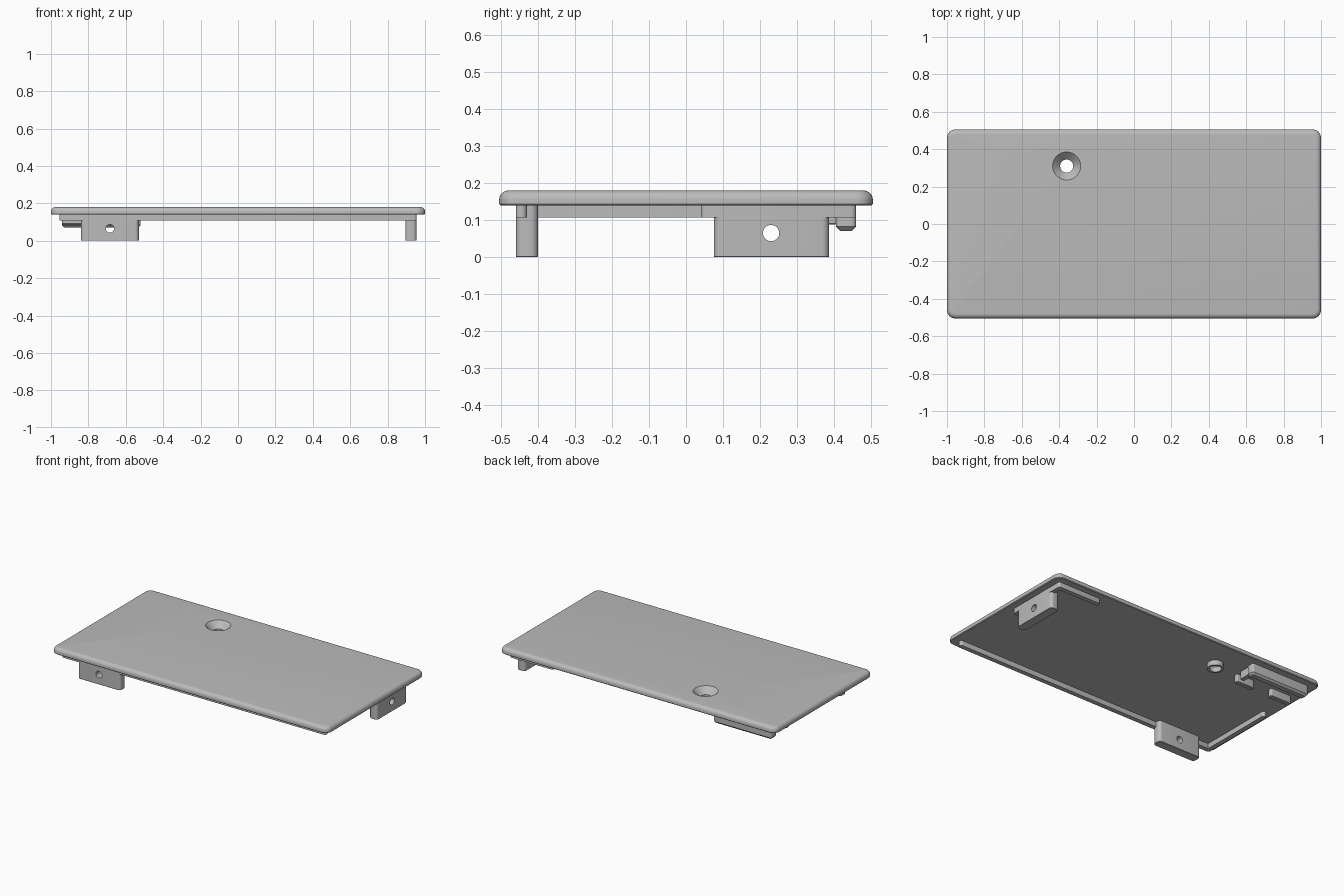
import bpy, bmesh, math

cube = bpy.data.objects.get("Cube")
if cube:
    bpy.data.objects.remove(cube, do_unlink=True)

grey = bpy.data.materials.new("matte grey")
grey.use_nodes = True
colour = (0.5, 0.5, 0.5, 1)
grey.diffuse_color = colour
grey.node_tree.nodes["Principled BSDF"].inputs["Base Color"].default_value = colour

UNDER, TOP, RIM = 0.14, 0.18, 0.107


def finish(name, bm):
    bmesh.ops.recalc_face_normals(bm, faces=bm.faces[:])
    mesh = bpy.data.meshes.new(name)
    bm.to_mesh(mesh)
    bm.free()
    mesh.materials.append(grey)
    obj = bpy.data.objects.new(name, mesh)
    bpy.context.collection.objects.link(obj)
    return obj


def loft(name, loops):
    """Skin a stack of matching closed loops and cap both ends."""
    bm = bmesh.new()
    rings = [[bm.verts.new(p) for p in loop] for loop in loops]
    n = len(rings[0])
    for a, b in zip(rings, rings[1:]):
        for i in range(n):
            j = (i + 1) % n
            bm.faces.new((a[i], a[j], b[j], b[i]))
    bm.faces.new(rings[0])
    bm.faces.new(rings[-1])
    return finish(name, bm)


def prism(name, x0, x1, y0, y1, levels, radius, steps=6):
    """Upright rounded rectangle; levels are (height, inset) pairs."""
    loops = []
    for z, inset in levels:
        r = max(radius - inset, 0.003)
        a, b, c, d = x0 + inset + r, x1 - inset - r, y0 + inset + r, y1 - inset - r
        loop = []
        for k, (cx, cy) in enumerate(((b, d), (a, d), (a, c), (b, c))):
            for s in range(steps + 1):
                t = math.pi / 2 * (k + s / steps)
                loop.append((cx + r * math.cos(t), cy + r * math.sin(t), z))
        loops.append(loop)
    return loft(name, loops)


def lathe(name, x, y, profile, n=48):
    return loft(name, [[(x + r * math.cos(math.tau * i / n),
                         y + r * math.sin(math.tau * i / n), z) for i in range(n)]
                       for r, z in profile])


def cut(obj, cutter):
    mod = obj.modifiers.new("cut", 'BOOLEAN')
    mod.operation = 'DIFFERENCE'
    mod.solver = 'EXACT'
    mod.object = cutter
    bpy.context.view_layer.objects.active = obj
    bpy.ops.object.modifier_apply(modifier=mod.name)


# Cover plate with a rounded top edge
fillet = 0.025
levels = [(UNDER, 0.004), (UNDER + 0.004, 0)]
for s in range(7):
    t = math.pi / 2 * s / 6
    levels.append((TOP - fillet * (1 - math.sin(t)), fillet * (1 - math.cos(t))))
plate = prism("cover_plate", -1, 1, -0.505, 0.505, levels, 0.045, 8)

# Screw boss and countersunk hole
SX, SY = -0.36, 0.31
boss = lathe("screw_boss", SX, SY, [(0.048, RIM), (0.048, UNDER + 0.002)])
sink = lathe("screw_hole_cutter", SX, SY,
             [(0.035, 0.05), (0.035, UNDER), (0.075, TOP), (0.075, TOP + 0.05)])
parts = [plate, boss]
for part in parts:
    cut(part, sink)

# Locating rims under the plate
W = 0.03
X, Y = 0.955, 0.46
for name, box in (("front_rim", (-X, X, -Y, W - Y)),
                  ("right_rim", (-X, W - X, -Y, 0.07)),
                  ("left_rim", (X - W, X, 0.04, Y)),
                  ("back_rim", (0.64, X, Y - W, Y))):
    parts.append(prism(name, *box, [(RIM, 0), (UNDER + 0.002, 0)], 0.014))

# Mounting tabs with cross holes
tab_levels = [(0, 0.002), (0.002, 0), (UNDER + 0.002, 0)]
front_tab = prism("front_tab", -0.84, -0.53, -Y, 0.06 - Y, tab_levels, 0.02)
side_tab = prism("side_tab", X - 0.06, X, 0.075, 0.387, tab_levels, 0.02)
cutters = [sink]
for tab, centre, turn in ((front_tab, (-0.685, -0.43, 0.065), (math.pi / 2, 0, 0)),
                          (side_tab, (0.92, 0.23, 0.065), (0, math.pi / 2, 0))):
    pin = lathe("pin_hole_cutter", 0, 0, [(0.022, -0.1), (0.022, 0.1)], 32)
    pin.location, pin.rotation_euler = centre, turn
    bpy.context.view_layer.update()
    cut(tab, pin)
    cutters.append(pin)
    parts.append(tab)

# Latch bar, its end wall and two guide ridges
parts.append(prism("latch_bar", -0.94, -0.52, 0.405, Y,
                   [(0.071, 0.012), (0.083, 0), (UNDER + 0.002, 0)], 0.012))
for name, box in (("latch_end_wall", (-0.56, -0.53, 0.33, 0.42)),
                  ("inner_guide_ridge", (-0.66, -0.53, 0.275, 0.305)),
                  ("outer_guide_ridge", (-0.94, -0.79, 0.275, 0.305))):
    parts.append(prism(name, *box, [(0.088, 0.003), (0.091, 0), (UNDER + 0.002, 0)], 0.008))

# Smooth the fillets, remove the cutters
for c in cutters:
    bpy.data.objects.remove(c, do_unlink=True)
bpy.ops.object.select_all(action='DESELECT')
for part in parts:
    part.select_set(True)
bpy.context.view_layer.objects.active = plate
bpy.ops.object.shade_smooth_by_angle(angle=math.radians(35))
